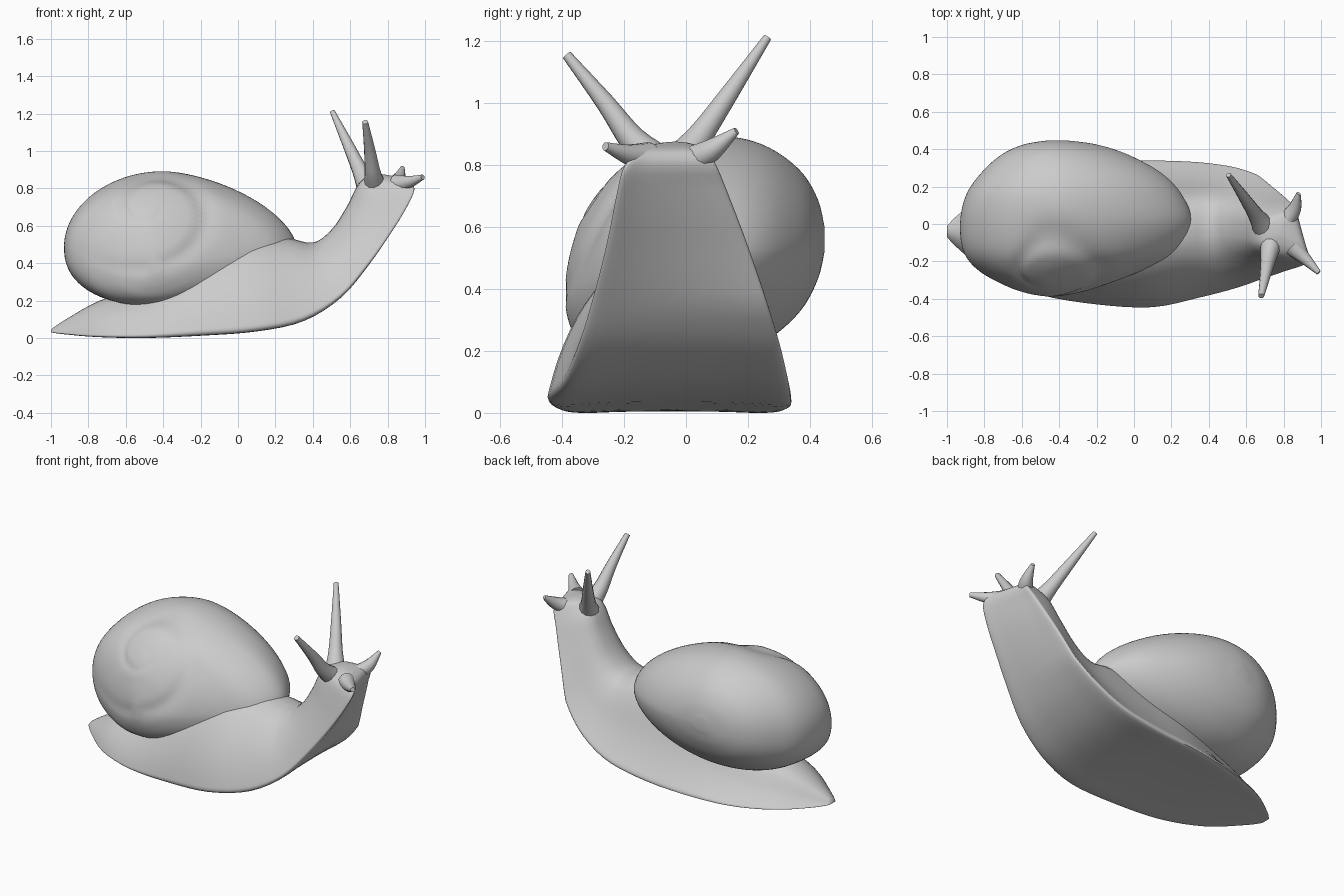
import bpy, bmesh
from math import sin, cos, pi, atan2, log, exp, copysign
from mathutils import Vector

cube = bpy.data.objects.get("Cube")
if cube:
    bpy.data.objects.remove(cube)

grey = bpy.data.materials.new("snail grey")
grey.use_nodes = True
COLOUR = (0.6, 0.6, 0.6, 1)
grey.diffuse_color = COLOUR
grey.node_tree.nodes["Principled BSDF"].inputs["Base Color"].default_value = COLOUR


def resample(rows, steps):
    """Smooth (Catmull-Rom) interpolation through rows of numbers."""
    out, n = [], len(rows) - 1
    for i in range(n):
        p = [rows[max(0, min(n, i + k))] for k in (-1, 0, 1, 2)]
        for s in range(steps):
            t = s / steps
            out.append([b + 0.5 * t * (c - a + t * (2*a - 5*b + 4*c - d + t * (3*(b - c) + d - a)))
                        for a, b, c, d in zip(*p)])
    return out + [list(rows[-1])]


def clamp(value):
    return max(0, min(1, value))


def loft(name, rings, angle=50):
    """Skin closed rings of points and cap both ends."""
    bm = bmesh.new()
    loops = [[bm.verts.new(p) for p in ring] for ring in rings]
    for a, b in zip(loops, loops[1:]):
        for i in range(len(a)):
            j = (i + 1) % len(a)
            bm.faces.new((a[i], a[j], b[j], b[i]))
    bm.faces.new(loops[0])
    bm.faces.new(loops[-1])
    bmesh.ops.recalc_face_normals(bm, faces=bm.faces)
    mesh = bpy.data.meshes.new(name)
    bm.to_mesh(mesh)
    bm.free()
    mesh.materials.append(grey)
    ob = bpy.data.objects.new(name, mesh)
    bpy.context.collection.objects.link(ob)
    bpy.ops.object.select_all(action="DESELECT")
    ob.select_set(True)
    bpy.context.view_layer.objects.active = ob
    bpy.ops.object.shade_smooth_by_angle(angle=angle * pi / 180)


# Body: each section is sole x, z, back x, z, then side edges y
BODY = [
    (-1.0, .03, -.995, .05, -.07, -.01),
    (-.93, .02, -.92, .10, -.14, .06),
    (-.75, .005, -.74, .20, -.28, .19),
    (-.5, .0, -.5, .28, -.375, .29),
    (-.2, .012, -.2, .48, -.425, .34),
    (.1, .035, .05, .54, -.44, .345),
    (.35, .09, .26, .535, -.39, .335),
    (.55, .215, .40, .51, -.34, .305),
    (.70, .39, .50, .58, -.29, .25),
    (.82, .56, .58, .70, -.25, .19),
    (.90, .69, .63, .80, -.225, .14),
    (.945, .79, .67, .85, -.20, .10),
    (.92, .84, .72, .87, -.15, .07),
    (.86, .86, .78, .875, -.09, .02),
]
# Half cross-section: sideways fraction, height fraction
HALF = [(0, .02), (.5, .015), (.9, 0), (1, .03), (.97, .12), (.84, .37),
        (.68, .62), (.46, .85), (.22, .97), (0, 1)]
half = resample(HALF, 3)
outline = half + [(-w, h) for w, h in reversed(half[1:-1])]


def body_ring(row):
    sx, sz, dx, dz, y0, y1 = row
    rise = clamp(sz / .7)           # 0 along the foot, 1 at the head
    yaw = .28 * clamp((sz - .35) / .4)
    ring = []
    for w, h in outline:
        w = copysign(abs(w) ** (1 - .3 * rise * rise), w)
        # Left flank hollow under the shell, right flank full
        w *= 1 + (-.17 if w > 0 else .06) * (1 - rise) * sin(pi * clamp(h))
        y = (y0 + y1) / 2 + w * (y1 - y0) / 2
        turn = yaw * (1 - h) * (y - y0)   # head turned to its right
        ring.append((sx + (dx - sx) * h - turn, y, sz + (dz - sz) * h))
    return ring


loft("body", [body_ring(r) for r in resample(BODY, 4)])

# Shell: slices along y
SHELL = [  # y, x min, x max, z min, z max
    (.447, -.46, -.36, .52, .6),
    (.425, -.59, -.2, .43, .69),
    (.37, -.71, -.03, .33, .78),
    (.27, -.82, .15, .24, .855),
    (.15, -.9, .26, .19, .89),
    (0, -.93, .31, .17, .88),
    (-.15, -.91, .22, .17, .83),
    (-.25, -.83, .04, .175, .75),
    (-.33, -.69, -.17, .21, .64),
    (-.37, -.58, -.30, .27, .53),
    (-.39, -.48, -.40, .34, .43),
]


def whorl_groove(x, y, z):
    """Depth of the spiral seam that winds out of the apex."""
    u, v = x + .48, (z - .70) * 1.3
    r = max((u * u + v * v) ** .5, .001)
    turn = (log(r / .3) / -.25 - atan2(v, u)) / (2 * pi)
    off = turn - round(turn)
    fade = clamp(r / .15) ** 2 * clamp((.5 - r) / .2) * clamp((.08 - y) / .1)
    return .016 * fade * exp(-(off / .1) ** 2)


def shell_ring(row, count=96):
    y, x0, x1, z0, z1 = row
    crest = x0 + (x1 - x0) * .43
    mid = z0 + (z1 - z0) * .45
    ring = []
    for i in range(count):
        c, s = cos(2 * pi * i / count), sin(2 * pi * i / count)
        # Pointed towards the opening, full at the lower back
        power = (1.22 if s > 0 else 1.1) if c > 0 else (1 if s > 0 else .86)
        x = crest + copysign(abs(c) ** power, c) * ((x1 - crest) if c > 0 else (crest - x0))
        z = mid + copysign(abs(s) ** power, s) * ((z1 - mid) if s > 0 else (mid - z0))
        p = Vector((x, y, z))
        inward = (Vector((-.4, .1, .5)) - p).normalized()
        ring.append(p + inward * whorl_groove(x, y, z))
    return ring


loft("shell", [shell_ring(r) for r in resample(SHELL, 6)])


def stalk(name, *points):
    """Tapered feeler through points given as x, y, z, radius."""
    path = resample(points, 4)
    axis = (Vector(points[-1][:3]) - Vector(points[0][:3])).normalized()
    side = axis.orthogonal().normalized()
    up = axis.cross(side)
    loft(name, [[Vector(p[:3]) + p[3] * (side * cos(a * pi / 6) + up * sin(a * pi / 6))
                 for a in range(12)] for p in path])


# Feelers
stalk("right_eye_stalk", (.735, -.09, .81, .06), (.72, -.175, .885, .044),
      (.705, -.26, 1.0, .031), (.68, -.385, 1.155, .016))
stalk("left_eye_stalk", (.69, -.01, .82, .06), (.65, .05, .90, .042),
      (.59, .14, 1.03, .03), (.505, .262, 1.21, .014))
stalk("right_lip_feeler", (.85, -.125, .825, .05), (.92, -.19, .835, .032), (.988, -.26, .86, .014))
stalk("left_lip_feeler", (.81, .01, .81, .05), (.86, .085, .85, .036), (.88, .163, .91, .012))
